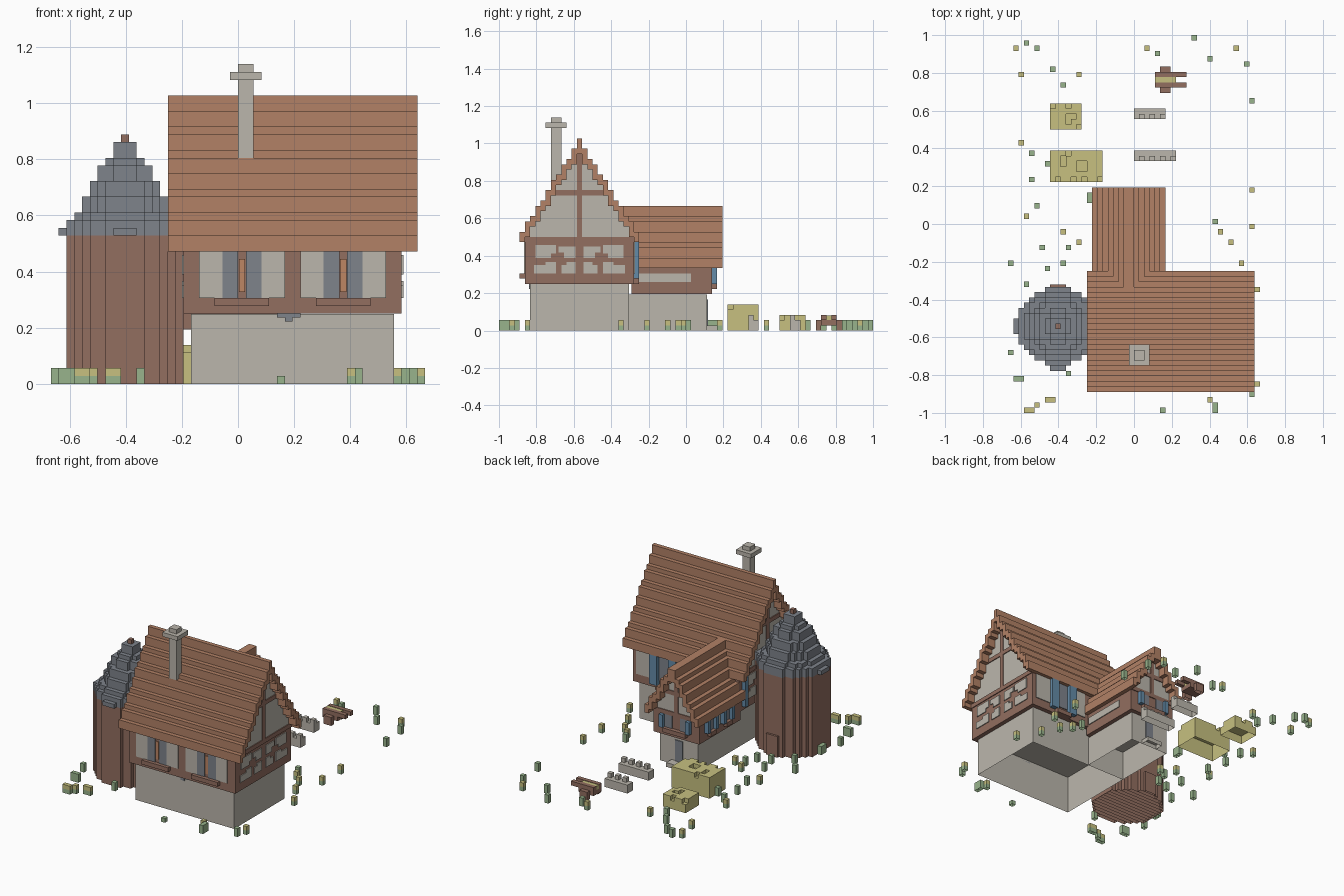
import bpy, bmesh, math, random

if "Cube" in bpy.data.objects:
    bpy.data.objects.remove(bpy.data.objects["Cube"])

V = 1 / 36            # one voxel; all coordinates below are in voxels
T = 0.2               # thickness of painted plates
random.seed(4)


def material(name, r, g, b):
    m = bpy.data.materials.new(name)
    lin = [((c / 255 + 0.055) / 1.055) ** 2.4 for c in (r, g, b)]
    m.diffuse_color = (*lin, 1)
    m.use_nodes = True
    m.node_tree.nodes["Principled BSDF"].inputs["Base Color"].default_value = m.diffuse_color
    return m


PLASTER = material("plaster", 187, 182, 172)
TIMBER = material("timber", 146, 110, 96)
TILE = material("roof_tile", 178, 129, 102)
SLATE = material("slate", 126, 131, 139)
BLUE = material("blue_paint", 100, 139, 168)
HAY = material("hay", 199, 192, 128)
GRASS = material("grass", 152, 180, 140)
CURTAIN = material("warm_wood", 190, 134, 100)


def part(name, mat, boxes):
    """One object from boxes (x0, x1, y0, y1, z0, z1); open underneath at ground level."""
    bm = bmesh.new()
    for x0, x1, y0, y1, z0, z1 in boxes:
        c = [bm.verts.new((x * V, y * V, z * V)) for z in (z0, z1)
             for x, y in ((x0, y0), (x1, y0), (x1, y1), (x0, y1))]
        bm.faces.new(c[4:])
        if z0 > 0:
            bm.faces.new(c[3::-1])
        for i in range(4):
            j = (i + 1) % 4
            bm.faces.new((c[i], c[j], c[j + 4], c[i + 4]))
    me = bpy.data.meshes.new(name)
    bm.to_mesh(me)
    bm.free()
    me.materials.append(mat)
    bpy.context.collection.objects.link(bpy.data.objects.new(name, me))


def on_wall(axis, pos, out, rects):
    """Rectangles (a0, a1, z0, z1) on a wall, standing out by a signed distance."""
    lo, hi = sorted((pos, pos + out))
    return [(lo, hi, a, b, c, d) if axis == 'x' else (a, b, lo, hi, c, d)
            for a, b, c, d in rects]


def gable_roof(name, axis, centre, odd, tops, base, roof_span, wall_span):
    """Stepped roof with the ridge along an axis, plus the plaster gable under it."""
    tiles, walls = [], []
    for k, h in enumerate(tops):
        low = tops[k + 1] - 1 if k + 1 < len(tops) else base
        a = k - 0.5 if odd else k
        sides = [(centre + a, centre + a + 1), (centre - a - 1, centre - a)]
        for s in (sides[:1] if odd and k == 0 else sides):
            def oriented(span, z0, z1):
                return (*span, *s, z0, z1) if axis == 'x' else (*s, *span, z0, z1)
            tiles.append(oriented(roof_span, low, h))
            if low > base:
                walls.append(oriented(wall_span, base, low))
    part(name + "_tiles", TILE, tiles)
    part(name + "_gable_wall", PLASTER, walls)


def disc(cx, cy, r, z0, z1):
    """Voxel disc as one box per row."""
    n = int(r)
    rows = []
    for d in range(-n, n + 1):
        w = int(math.sqrt(max(r * r - d * d, 0)) + 0.15) + 0.5
        w = min(w, r)
        rows.append((cx - w, cx + w, cy + d - 0.5, cy + d + 0.5, z0, z1))
    return rows


# Main house: stone base, timber upper floor, tiled roof
part("house_base", PLASTER, [(-6, 20, -30, -11, 0, 8.98)])
part("house_upper_floor", TIMBER, [(-7, 21, -31, -10, 9, 17)])
gable_roof("house", 'x', -20.5, True,
           [37] + [round(35 - 1.6 * k) for k in range(11)], 17, (-9, 23), (-7, 21))

# Timber framing and plaster infill on both gable ends, mirrored about the ridge
beams = [(-21, -20, 17, 34), (-26, -15, 26, 27), (-31, -10, 17, 18)]
half = [(-29, -26, 14, 16.5), (-26, -25, 14.8, 16.5), (-23.5, -21.3, 14, 16.2),
        (-24.5, -23.5, 15, 16.2), (-29.3, -25, 11, 12.6), (-27, -25, 12.6, 13.2),
        (-24, -21.3, 11, 12.6), (-23, -21.3, 12.6, 13.2)]
infill = half + [(-41 - b, -41 - a, c, d) for a, b, c, d in half]
part("gable_beams", TIMBER, on_wall('x', 21, T, beams) + on_wall('x', -7, -T, beams))
part("gable_infill", PLASTER, on_wall('x', 21, T, infill) + on_wall('x', -7, -T, infill))

# Front windows: plaster, grey panes, curtain slit and sill
plaster, panes, slits, sills = [], [], [], []
for c in (0.5, 13.5):
    for s in (-1, 1):
        plaster.append((*sorted((c + s * 2.5, c + s * 5.5)), 11, 17))
        panes.append((*sorted((c + s * 0.5, c + s * 2.5)), 11, 17))
    slits.append((c - 0.4, c + 0.4, 11.8, 16))
    sills.append((c - 3.5, c + 3.5, 10, 11))
part("front_infill", PLASTER, on_wall('y', -31, -T, plaster))
part("front_panes", SLATE, on_wall('y', -31, -T, panes))
part("front_curtains", CURTAIN, on_wall('y', -31, -T, slits))
part("front_sills", TIMBER, on_wall('y', -31, -1, sills))
part("front_bracket", SLATE, on_wall('y', -30, -T, [(5, 8, 8.5, 9), (6, 7, 8, 8.5)]))

# Back windows of the house
part("back_infill", PLASTER, on_wall('y', -10, T, [(6, 9, 11, 17), (16, 20, 11, 17)]))
part("back_panes", SLATE, on_wall('y', -10, T, [(11, 14, 11, 17)]))
part("back_shutters", BLUE, on_wall('y', -10, 1, [(9, 11, 10, 17), (14, 16, 10, 17)])
     + on_wall('x', -7, -1, [(-12, -11, 10, 17)]))
part("back_sill", TIMBER, on_wall('y', -10, 1, [(10.5, 14.5, 9, 10)]))

# Chimney
part("chimney", PLASTER, [(0, 2, -26, -24, 26, 41), (-1, 3, -27, -23, 39, 40)])

# Rear wing
part("wing_base", PLASTER, [(-6, 4, -11, 4, 0, 6.98)])
part("wing_upper_floor", TIMBER, [(-7, 5, -10.5, 5, 7, 12)])
gable_roof("wing", 'y', -1, False, [24, 22, 21, 19, 17, 16, 14], 12, (-12, 7), (-10, 5))
part("wing_gable_beams", TIMBER, on_wall('y', 5, T, [(-1.5, -0.5, 12, 22), (-7, 5, 12, 13),
                                                     (-4, 2, 17, 18)]))
part("wing_panes", SLATE, on_wall('y', 5, T, [(-4, -2, 9, 12), (0, 2, 9, 12)])
     + on_wall('x', -7, -T, [(-6, -4, 9, 12), (0, 2, 9, 12)]))
part("wing_infill", PLASTER, on_wall('x', 5, T, [(-9.5, 1, 9.3, 11)])
     + on_wall('x', -7, -T, [(-2.6, -1.4, 9, 12)]))
part("wing_shutters", BLUE, on_wall('y', 5, 1, [(-5, -4, 9, 12), (2, 3, 9, 12)])
     + on_wall('x', -7, -1, [(a, a + 1, 9, 12) for a in (-7, -4, -1, 2)]))
part("wing_sills", TIMBER, on_wall('y', 5, 1, [(-4, 2, 8, 9)])
     + on_wall('x', -7, -1, [(-6, -4, 8, 9), (0, 2, 8, 9)]))
part("wing_door", SLATE, on_wall('y', 4, T, [(-2, 0, 1, 6)]))
part("wing_door_step", PLASTER, [(-3, 1, 4, 6, 0, 1)])

# Round tower with stepped slate cone
CX, CY = -14.5, -19.5
part("tower_body", TIMBER, disc(CX, CY, 7.5, 0, 19))
steps = [(7.5, 19, 21), (6.5, 21, 22), (5.5, 22, 24), (4.5, 24, 26),
         (3.5, 26, 28), (2.5, 28, 29), (1.5, 29, 31)]
cone = [b for r, z0, z1 in steps for b in disc(CX, CY, r, z0, z1)]
cone += [(CX - 8.5, CX + 8.5, CY - 1.5, CY + 1.5, 19, 20),
         (CX - 1.5, CX + 1.5, CY - 8.5, CY + 7.5, 19, 20)]
part("tower_roof", SLATE, cone)
part("tower_finial", TIMBER, [(CX - .5, CX + .5, CY - .5, CY + .5, 31, 32)])
part("tower_door", TIMBER, [(CX - 1.5, CX + 1.5, CY + 7.5, CY + 8, 0, 5)])

# Hay piles with a broken top layer
for name, x0, x1, y0, y1, h in (("large_hay_pile", -16, -6, 8, 14, 5),
                                ("small_hay_pile", -16, -10, 18, 23, 3)):
    part(name, HAY, [(x0, x1, y0, y1, 0, h - 1)] +
         [(x, x + 1, y, y + 1, h - 1, h) for x in range(x0, x1) for y in range(y0, y1)
          if random.random() < 0.82])

# Stone planters with a row of stubs
for i, (x1, y) in enumerate(((6, 20), (8, 12))):
    part(f"planter_{i}", PLASTER, [(0, x1, y, y + 2, 0, 2)])
    part(f"planter_stubs_{i}", TIMBER if i > 1 else PLASTER,
         [(x, x + 1, y, y + 1, 2, 3) for x in range(1, x1, 2)])

# Hand cart
part("cart_body", TIMBER, [(4, 8, 26, 29, 1, 2), (4, 8, 26, 27, 2, 3), (4, 8, 28, 29, 2, 3),
                           (8, 10, 26, 27, 2, 3), (8, 10, 28, 29, 2, 3)])
part("cart_wheels", TIMBER, [(5, 7, 25, 26, 0, 2), (5, 7, 29, 30, 0, 2)])
part("cart_hay", HAY, [(4, 8, 27, 28, 2, 2.9)])

# Grass tufts and yellow flowers
tufts = [(-21, 34), (-19, 33), (-16, 29), (-14, 26), (4, 32), (11, 35), (14, 31), (21, 30),
         (22, 23), (-20, 13), (-20, 8), (-17, 11), (-19, 3), (-9, 4), (-9, 5), (-13, -5),
         (-18, -5), (-24, -8), (-17, -9), (-14, -8), (-21, -12), (15, 0), (-24, -25),
         (-23, -30), (-22, -30), (-13, -29), (5, -36), (15, -36), (15, -35), (22, -33),
         (-23, -19), (-23, -20)]
flowers = [(-23, 33), (-11, 28), (-22, 28), (2, 33), (19, 33), (-22, 15), (-21, 1),
           (-14, -2), (-11, -4), (16, -2), (18, -4), (20, -8), (22, 6), (22, -1), (23, -13),
           (-17, -34), (-16, -34), (-19, -35), (-21, -36), (-20, -36), (14, -34), (23, -31)]
part("grass_tufts", GRASS,
     [(x, x + 1, y, y + 1, 0, 1 if x == 5 else 2) for x, y in tufts] +
     [(x, x + 1, y, y + 1, 0, 1) for x, y in flowers])
part("flower_heads", HAY, [(x, x + 1, y, y + 1, 1, 2) for x, y in flowers])
